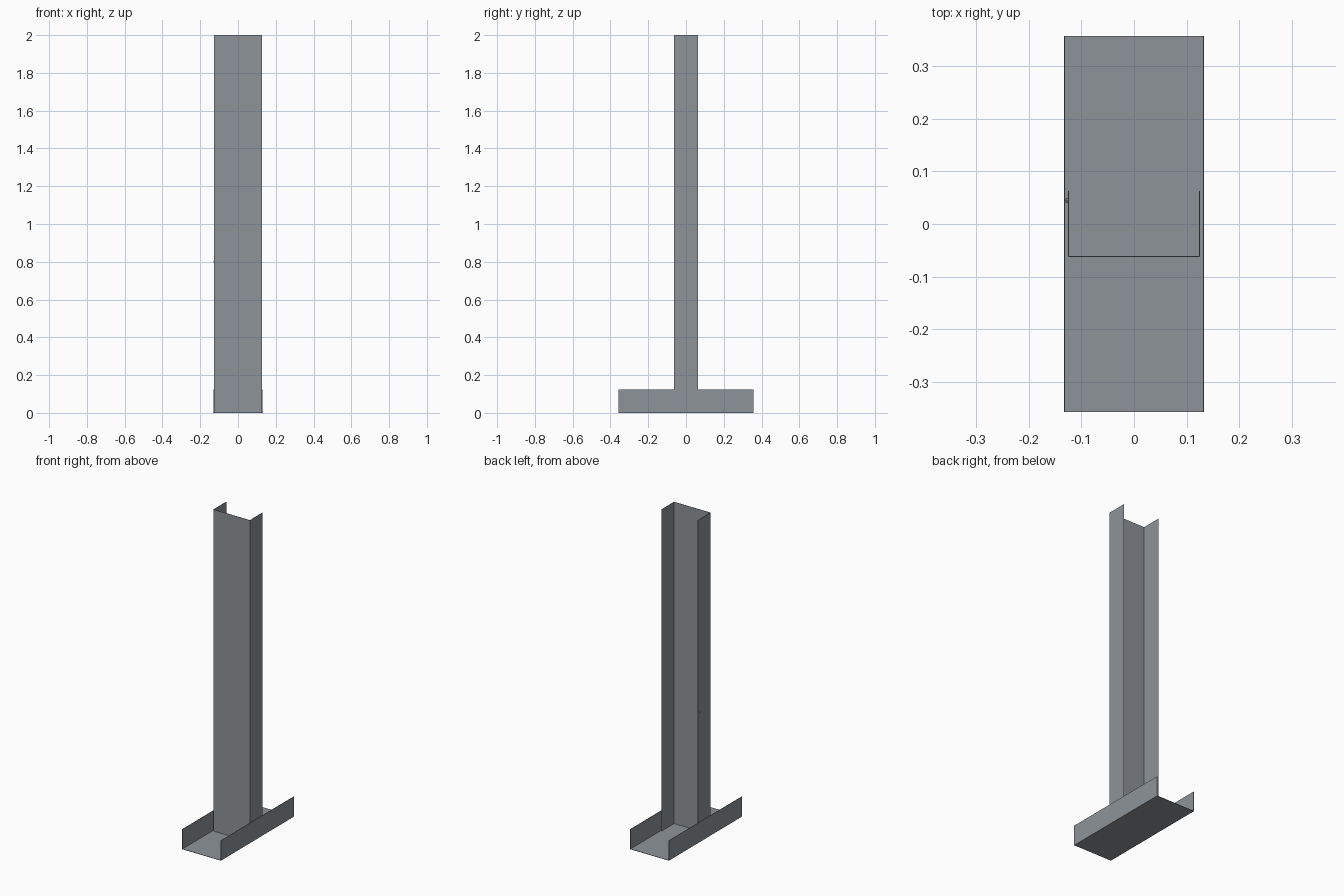
import bpy
import bmesh
from mathutils import Matrix, Vector

cube = bpy.data.objects.get("Cube")
if cube:
    bpy.data.objects.remove(cube, do_unlink=True)

steel = bpy.data.materials.new("galvanized_steel")
steel.use_nodes = True
COLOR = (0.27, 0.295, 0.32, 1.0)
steel.diffuse_color = COLOR
steel.node_tree.nodes["Principled BSDF"].inputs["Base Color"].default_value = COLOR

GAUGE = 0.002  # sheet thickness


def add_object(name, bm):
    bmesh.ops.recalc_face_normals(bm, faces=bm.faces)
    mesh = bpy.data.meshes.new(name)
    bm.to_mesh(mesh)
    bm.free()
    mesh.materials.append(steel)
    obj = bpy.data.objects.new(name, mesh)
    bpy.context.collection.objects.link(obj)
    return obj


def channel(name, half_width, depth, length, place):
    """U-shaped sheet profile, web at the bottom, extruded along its length."""
    w, t = half_width, GAUGE
    right = [(w, 0), (w, depth), (w - t, depth), (w - t, t)]
    profile = right + [(-x, y) for x, y in reversed(right)]
    bm = bmesh.new()
    face = bm.faces.new([bm.verts.new((x, y, 0)) for x, y in profile])
    ext = bmesh.ops.extrude_face_region(bm, geom=[face])
    moved = [v for v in ext["geom"] if isinstance(v, bmesh.types.BMVert)]
    bmesh.ops.translate(bm, verts=moved, vec=Vector((0, 0, length)))
    bm.transform(place)
    return add_object(name, bm)


# Floor track: channel lying along y, open upwards
lay_down = Matrix.Translation((0, 0.358, 0)) @ Matrix.Rotation(1.5707963, 4, "X")
channel("floor_track", 0.133, 0.125, 0.716, lay_down)

# Upright stud: channel standing in the track, open to the back
channel("upright_stud", 0.126, 0.125, 2 - GAUGE, Matrix.Translation((0, -0.0625, GAUGE)))

# Tiny fastener near the free edge of one stud flange
bm = bmesh.new()
bmesh.ops.create_cone(bm, cap_ends=True, segments=8, radius1=0.004, radius2=0.004, depth=0.006)
bm.transform(Matrix.Translation((-0.127, 0.045, 0.8)) @ Matrix.Rotation(1.5707963, 4, "Y"))
add_object("flange_fastener", bm)
